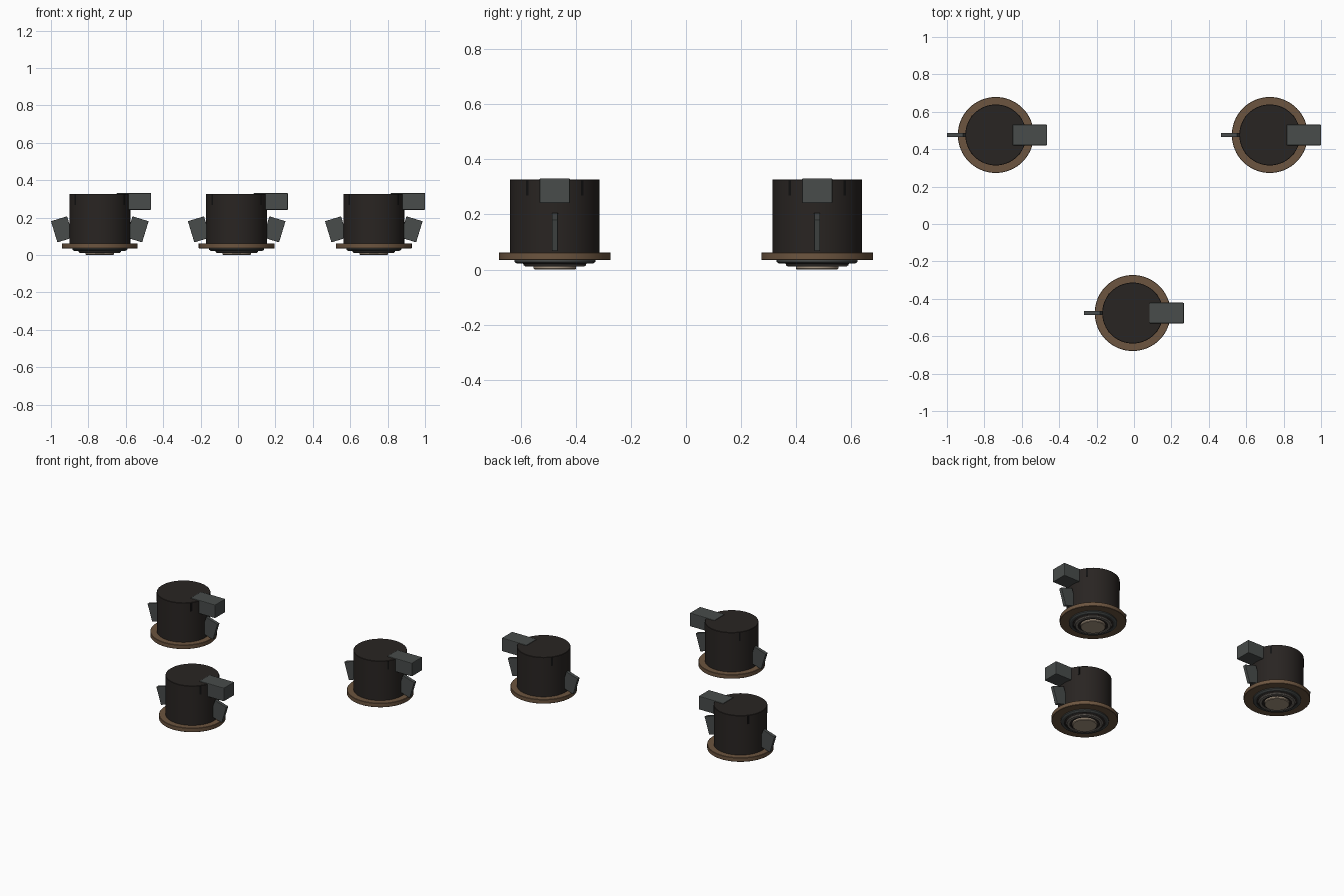
import bpy, math

if "Cube" in bpy.data.objects:
    bpy.data.objects.remove(bpy.data.objects["Cube"])

SEG = 64


def mat(name, c):
    m = bpy.data.materials.new(name)
    m.diffuse_color = (*c, 1)
    m.use_nodes = True
    m.node_tree.nodes["Principled BSDF"].inputs["Base Color"].default_value = m.diffuse_color
    return m


BLACK = mat("black", (0.022, 0.018, 0.016))
SLOT = mat("slot_dark", (0.006, 0.006, 0.006))
BROWN = mat("bronze", (0.15, 0.09, 0.05))
GREY = mat("grey", (0.065, 0.072, 0.07))
LIGHT = mat("light_grey", (0.19, 0.17, 0.15))
TAN = mat("lens_tan", (0.38, 0.30, 0.22))


def finish(ob, material, parent):
    ob.data.materials.append(material)
    ob.parent = parent
    return ob


def lathe(name, profile, material, parent):
    """Revolve an (r, z) profile; r = 0 points become poles, otherwise it closes as a ring."""
    verts, rings, faces = [], [], []
    for r, z in profile:
        n = 1 if r == 0 else SEG
        rings.append([len(verts) + i for i in range(n)])
        for i in range(n):
            a = 2 * math.pi * i / SEG
            verts.append((r * math.cos(a), r * math.sin(a), z))
    pairs = list(zip(rings, rings[1:]))
    if profile[0][0] and profile[-1][0]:
        pairs.append((rings[-1], rings[0]))
    for a, b in pairs:
        for i in range(SEG):
            j = (i + 1) % SEG
            if len(a) == 1:
                faces.append((a[0], b[j], b[i]))
            elif len(b) == 1:
                faces.append((a[i], a[j], b[0]))
            else:
                faces.append((a[i], a[j], b[j], b[i]))
    me = bpy.data.meshes.new(name)
    me.from_pydata(verts, [], faces)
    ob = bpy.data.objects.new(name, me)
    bpy.context.collection.objects.link(ob)
    bpy.ops.object.select_all(action='DESELECT')
    bpy.context.view_layer.objects.active = ob
    ob.select_set(True)
    bpy.ops.object.mode_set(mode='EDIT')
    bpy.ops.mesh.select_all(action='SELECT')
    bpy.ops.mesh.normals_make_consistent(inside=False)
    bpy.ops.object.mode_set(mode='OBJECT')
    bpy.ops.object.shade_smooth_by_angle(angle=math.radians(30))
    return finish(ob, material, parent)


def box(name, loc, size, material, parent, rot=(0, 0, 0), bevel=0.0):
    bpy.ops.mesh.primitive_cube_add(size=1, location=loc, rotation=rot)
    ob = bpy.context.object
    ob.name = name
    ob.scale = size
    bpy.ops.object.transform_apply(location=False, rotation=False, scale=True)
    if bevel:
        mod = ob.modifiers.new("bevel", 'BEVEL')
        mod.width = bevel
        mod.segments = 2
    return finish(ob, material, parent)


def downlight(x, y):
    root = bpy.data.objects.new("downlight", None)
    root.location = (x, y, 0)
    bpy.context.collection.objects.link(root)
    # housing can
    lathe("housing", [(0, 0.055), (0.163, 0.055), (0.163, 0.325), (0.161, 0.327), (0, 0.327)],
          BLACK, root)
    # trim flange
    lathe("trim_ring", [(0.14, 0.034), (0.201, 0.034), (0.203, 0.036), (0.203, 0.06),
                        (0.201, 0.062), (0.14, 0.062)], BROWN, root)
    # stepped baffle, two rings and the lens
    lathe("baffle", [(0, 0.058), (0.144, 0.058), (0.144, 0.030), (0.118, 0.024),
                     (0.112, 0.018), (0.085, 0.014), (0, 0.014)], BLACK, root)
    lathe("outer_ring", [(0.126, 0.022), (0.138, 0.022), (0.147, 0.028), (0.147, 0.036),
                         (0.126, 0.036)], GREY, root)
    lathe("inner_ring", [(0.093, 0.011), (0.107, 0.011), (0.113, 0.016), (0.113, 0.026),
                         (0.093, 0.026)], LIGHT, root)
    lathe("lens", [(0, 0), (0.073, 0), (0.077, 0.004), (0.077, 0.02), (0, 0.02)], TAN, root)
    # tilted spring clips
    for s in (-1, 1):
        box("spring_clip", (s * 0.2007, 0, 0.137), (0.09, 0.022, 0.118), GREY, root,
            rot=(0, math.radians(s * 17), 0), bevel=0.002)
    # junction box
    box("junction_box", (0.182, 0, 0.286), (0.184, 0.11, 0.09), GREY, root, bevel=0.004)
    # vent slots near the top
    for sx in (-1, 1):
        for sy in (-1, 1):
            a = math.atan2(sy * 0.098, sx * 0.128)
            box("vent_slot", (0.159 * math.cos(a), 0.159 * math.sin(a), 0.296),
                (0.011, 0.011, 0.056), SLOT, root, rot=(0, 0, a))


for x, y in ((-0.739, 0.476), (0.726, 0.476), (-0.007, -0.476)):
    downlight(x, y)
